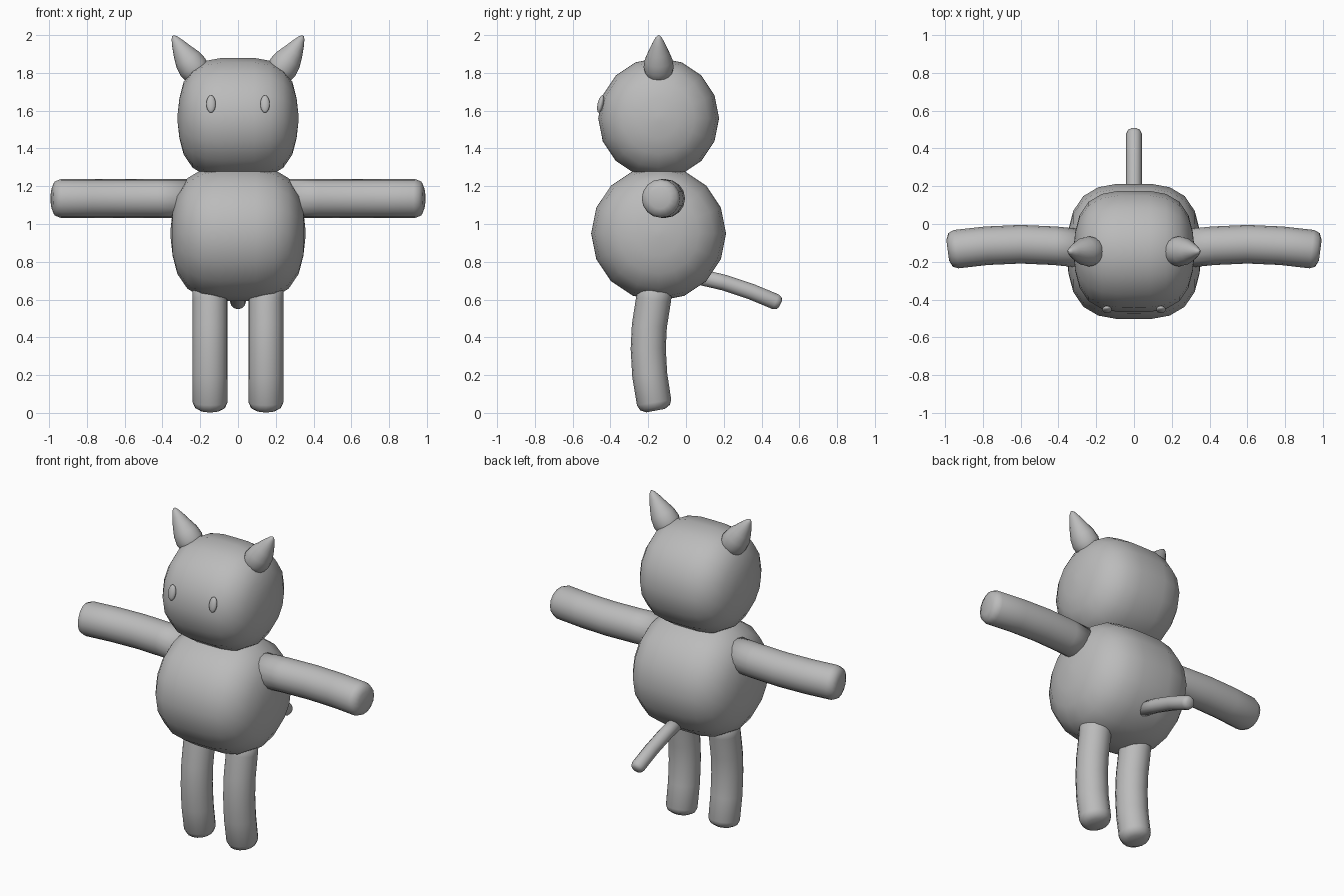
import bpy, bmesh, math
from mathutils import Vector

if "Cube" in bpy.data.objects:
    bpy.data.objects.remove(bpy.data.objects["Cube"])

grey = bpy.data.materials.new("plain grey")
grey.diffuse_color = (0.5, 0.5, 0.5, 1)
grey.use_nodes = True
grey.node_tree.nodes["Principled BSDF"].inputs["Base Color"].default_value = grey.diffuse_color


def finish(bm, name):
    bmesh.ops.recalc_face_normals(bm, faces=bm.faces)
    me = bpy.data.meshes.new(name)
    bm.to_mesh(me)
    bm.free()
    me.polygons.foreach_set("use_smooth", [True] * len(me.polygons))
    me.materials.append(grey)
    ob = bpy.data.objects.new(name, me)
    bpy.context.collection.objects.link(ob)
    return ob


def loft(name, path, sides=16):
    """Round rings of given radius along a path of (x, y, z, radius)."""
    bm = bmesh.new()
    pts = [Vector(p[:3]) for p in path]
    rings = []
    for i, p in enumerate(path):
        d = (pts[min(i + 1, len(pts) - 1)] - pts[max(i - 1, 0)]).normalized()
        ref = Vector((0, 1, 0)) if abs(d.y) < 0.8 else Vector((1, 0, 0))
        u = d.cross(ref).normalized()
        v = d.cross(u)
        rings.append([bm.verts.new(pts[i] + p[3] * (u * math.cos(a) + v * math.sin(a)))
                      for a in (2 * math.pi * k / sides for k in range(sides))])
    for a, b in zip(rings, rings[1:]):
        for k in range(sides):
            j = (k + 1) % sides
            bm.faces.new((a[k], a[j], b[j], b[k]))
    bm.faces.new(rings[0])
    bm.faces.new(rings[-1])
    return finish(bm, name)


def mirrored(path, s):
    return [(s * x, y, z, r) for x, y, z, r in path]


# Head and body: barrels turned about the x axis
BARREL = [(0.27, 0.998), (0.53, 0.95), (0.75, 0.82), (0.9, 0.6), (0.97, 0.33), (1.0, 0.06)]
for name, z, size in (("head", 1.56, 0.32), ("body", 0.95, 0.357)):
    half = [(x * size, -0.145, z, r * size) for x, r in BARREL]
    loft(name, mirrored(half[::-1], -1) + [(0, -0.145, z, size)] + half)

ARM = [(0.25, -0.132, 1.135, 0.102), (0.42, -0.115, 1.135, 0.102), (0.6, -0.107, 1.135, 0.102),
       (0.78, -0.115, 1.135, 0.102), (0.94, -0.133, 1.135, 0.102), (0.97, -0.137, 1.135, 0.09),
       (0.985, -0.139, 1.135, 0.055)]
LEG = [(0.148, -0.16, 0.7, 0.093), (0.148, -0.172, 0.6, 0.093), (0.148, -0.194, 0.46, 0.093),
       (0.148, -0.2, 0.34, 0.093), (0.148, -0.192, 0.2, 0.093), (0.148, -0.169, 0.055, 0.092),
       (0.148, -0.164, 0.028, 0.08), (0.148, -0.161, 0.012, 0.05)]
EAR = [(0.19, -0.145, 1.765, 0.045), (0.21, -0.145, 1.79, 0.07), (0.238, -0.145, 1.83, 0.08),
       (0.265, -0.145, 1.87, 0.073), (0.292, -0.145, 1.91, 0.055), (0.318, -0.145, 1.953, 0.035),
       (0.337, -0.145, 1.985, 0.017), (0.344, -0.145, 1.997, 0.005)]
for side, s in (("right", 1), ("left", -1)):
    loft(side + "_arm", mirrored(ARM, s))
    loft(side + "_leg", mirrored(LEG, s))
    loft(side + "_ear", mirrored(EAR, s))
    # Small oval eye lying on the face
    bm = bmesh.new()
    bmesh.ops.create_uvsphere(bm, u_segments=16, v_segments=10, radius=1)
    eye = finish(bm, side + "_eye")
    eye.scale = (0.025, 0.016, 0.047)
    eye.location = (s * 0.143, -0.452, 1.635)
    eye.rotation_euler.x = -0.22

# Tail
loft("tail", [(0, 0.05, 0.725, 0.042), (0, 0.2, 0.69, 0.042), (0, 0.35, 0.64, 0.042),
              (0, 0.475, 0.588, 0.042), (0, 0.492, 0.581, 0.035), (0, 0.5, 0.577, 0.02)], 12)
